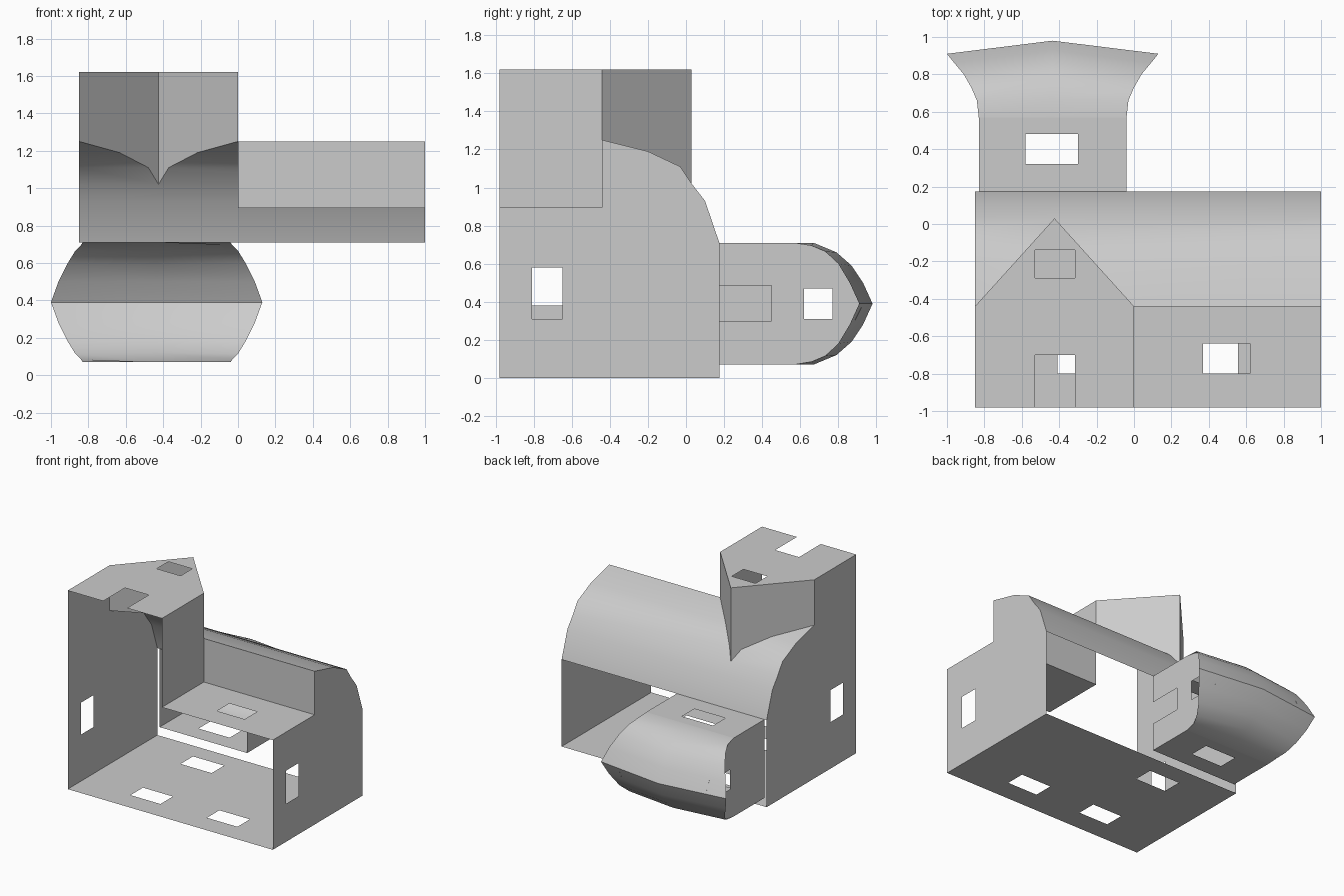
import bpy, bmesh
from mathutils import Vector

cube = bpy.data.objects.get("Cube")
if cube:
    bpy.data.objects.remove(cube, do_unlink=True)

grey = bpy.data.materials.new("plain_grey")
grey.use_nodes = True
GREY = (0.6, 0.6, 0.6, 1)
grey.diffuse_color = GREY
grey.node_tree.nodes["Principled BSDF"].inputs["Base Color"].default_value = GREY


def finish(name, bm, smooth=False):
    mesh = bpy.data.meshes.new(name)
    bm.to_mesh(mesh)
    bm.free()
    mesh.materials.append(grey)
    ob = bpy.data.objects.new(name, mesh)
    bpy.context.collection.objects.link(ob)
    if smooth:
        bpy.ops.object.select_all(action='DESELECT')
        ob.select_set(True)
        bpy.context.view_layer.objects.active = ob
        bpy.ops.object.shade_smooth_by_angle(angle=0.6)
    return ob


def rect(a0, a1, b0, b1):
    return [(a0, b0), (a1, b0), (a1, b1), (a0, b1)]


def plate(name, axis, at, outward, outline, holes=()):
    """Flat sheet across one axis, with rectangular openings."""
    bm = bmesh.new()
    for loop in [outline, *[rect(*h) for h in holes]]:
        verts = []
        for p in loop:
            co = list(p)
            co.insert(axis, at)
            verts.append(bm.verts.new(co))
        for a, b in zip(verts, verts[1:] + verts[:1]):
            bm.edges.new((a, b))
    n = Vector((0, 0, 0))
    n[axis] = outward
    bmesh.ops.triangle_fill(bm, edges=bm.edges[:], use_beauty=True, normal=n)
    for f in bm.faces:
        f.normal_update()
        if f.normal.dot(n) < 0:
            f.normal_flip()
    return finish(name, bm)


def sheet(name, strips, smooth=True, centre=None):
    """Skin made of strips, each a list of rows of points."""
    bm = bmesh.new()
    for rows in strips:
        grid = [[bm.verts.new(p) for p in row] for row in rows]
        for r, s in zip(grid, grid[1:]):
            for i in range(len(r) - 1):
                bm.faces.new((r[i], r[i + 1], s[i + 1], s[i]))
    bmesh.ops.remove_doubles(bm, verts=bm.verts[:], dist=0.0005)
    bm.normal_update()
    for f in bm.faces:
        if f.normal.dot(f.calc_center_median() - Vector(centre)) < 0:
            f.normal_flip()
    return finish(name, bm, smooth)


# Main hall dimensions
LEFT, STEP, RIGHT = -0.85, 0.0, 1.0
FRONT, MID, BACK = -0.98, -0.44, 0.175
SHELF, TOP = 0.895, 1.62
APEX_X, APEX_Y = -0.425, 0.03
roof = [(MID, 1.25), (-0.20, 1.19), (-0.03, 1.11), (APEX_Y, 1.02),
        (0.10, 0.93), (BACK, 0.71)]

# Floor and end walls
plate("floor", 2, 0, -1, rect(LEFT, RIGHT, FRONT, BACK),
      [(-0.42, -0.14, -0.14, 0.02), (-0.41, -0.14, -0.80, -0.64),
       (0.28, 0.555, -0.80, -0.64)])
plate("low_end_wall", 0, RIGHT, 1,
      [(FRONT, 0), (FRONT, SHELF), (MID, SHELF), *roof, (BACK, 0)],
      [(-0.81, -0.65, 0.31, 0.58)])
plate("tower_end_wall", 0, LEFT, -1,
      [(FRONT, 0), (FRONT, TOP), (MID, TOP), *roof, (BACK, 0)],
      [(-0.81, -0.65, 0.38, 0.64)])

# Shelf and the upright behind it
plate("shelf", 2, SHELF, 1, rect(STEP, RIGHT, FRONT, MID),
      [(0.37, 0.62, -0.80, -0.64)])
plate("shelf_back_wall", 1, MID, -1, rect(STEP, RIGHT, SHELF, roof[0][1]))

# Tower side and its pointed flat top with a notch at the front
plate("tower_inner_wall", 0, STEP, 1, rect(FRONT, MID, SHELF, TOP))
NL, NR, NB = -0.53, -0.315, -0.70
plate("tower_top", 2, TOP, 1,
      [(LEFT, FRONT), (NL, FRONT), (NL, NB), (NR, NB), (NR, FRONT),
       (STEP, FRONT), (STEP, MID), (APEX_X, APEX_Y), (LEFT, MID)],
      [(NL, NR, -0.29, -0.14)])


# Curved roof, cut away under the tower's pointed back
def cut(y, side):
    t = max(0, (APEX_Y - y) / (APEX_Y - MID))
    return APEX_X + side * t * (STEP - APEX_X)


sheet("curved_roof",
      [[[(LEFT, y, z), (cut(y, -1), y, z)] for y, z in roof],
       [[(cut(y, 1), y, z), (RIGHT, y, z)] for y, z in roof]],
      centre=(0, MID, 0.5))

# Pointed tower back, standing on the roof
for side, label in ((-1, "right"), (1, "left")):
    sheet("tower_back_" + label,
          [[[(cut(y, side), y, z), (cut(y, side), y, TOP)]
            for y, z in roof if y <= APEX_Y]],
          smooth=False, centre=(APEX_X, MID, 1.3))

# Rear pod: half width, edge y, edge z, ridge y, ridge z
PX, PW, PZ = -0.435, 0.395, 0.39
upper = [(PW, 0.57, 0.71, 0.57, 0.71), (0.405, 0.66, 0.695, 0.67, 0.71),
         (0.435, 0.73, 0.665, 0.79, 0.66), (0.475, 0.80, 0.60, 0.87, 0.59),
         (0.525, 0.86, 0.50, 0.93, 0.50), (0.565, 0.91, PZ, 0.98, PZ)]
lower = [(w, ey, 2 * PZ - ez, my, 2 * PZ - mz)
         for w, ey, ez, my, mz in reversed(upper[:-1])]
shell = upper + lower
sheet("pod_flared_back",
      [[[(PX - w, ey, ez), (PX, my, mz), (PX + w, ey, ez)]
        for w, ey, ez, my, mz in shell]],
      centre=(PX, 0.3, PZ))

# Pod top and bottom
for name, z, out in (("pod_top", 0.71, 1), ("pod_floor", 0.07, -1)):
    plate(name, 2, z, out, rect(PX - PW, PX + PW, BACK, 0.57),
          [(-0.58, -0.30, 0.32, 0.48)])

# Pod sides follow the shell; one has a notch at its front edge
side_curve = [(my + (ey - my) * PW / w, mz + (ez - mz) * PW / w)
              for w, ey, ez, my, mz in shell]
notch = [(BACK, 0.30), (0.45, 0.30), (0.45, 0.485), (BACK, 0.485)]
for side, label in ((-1, "right"), (1, "left")):
    outline = [(BACK, 0.71), *side_curve, (BACK, 0.07)]
    if side > 0:
        outline += notch
    plate("pod_wall_" + label, 0, PX + side * PW, side, outline,
          [(0.62, 0.77, 0.31, 0.47)])
